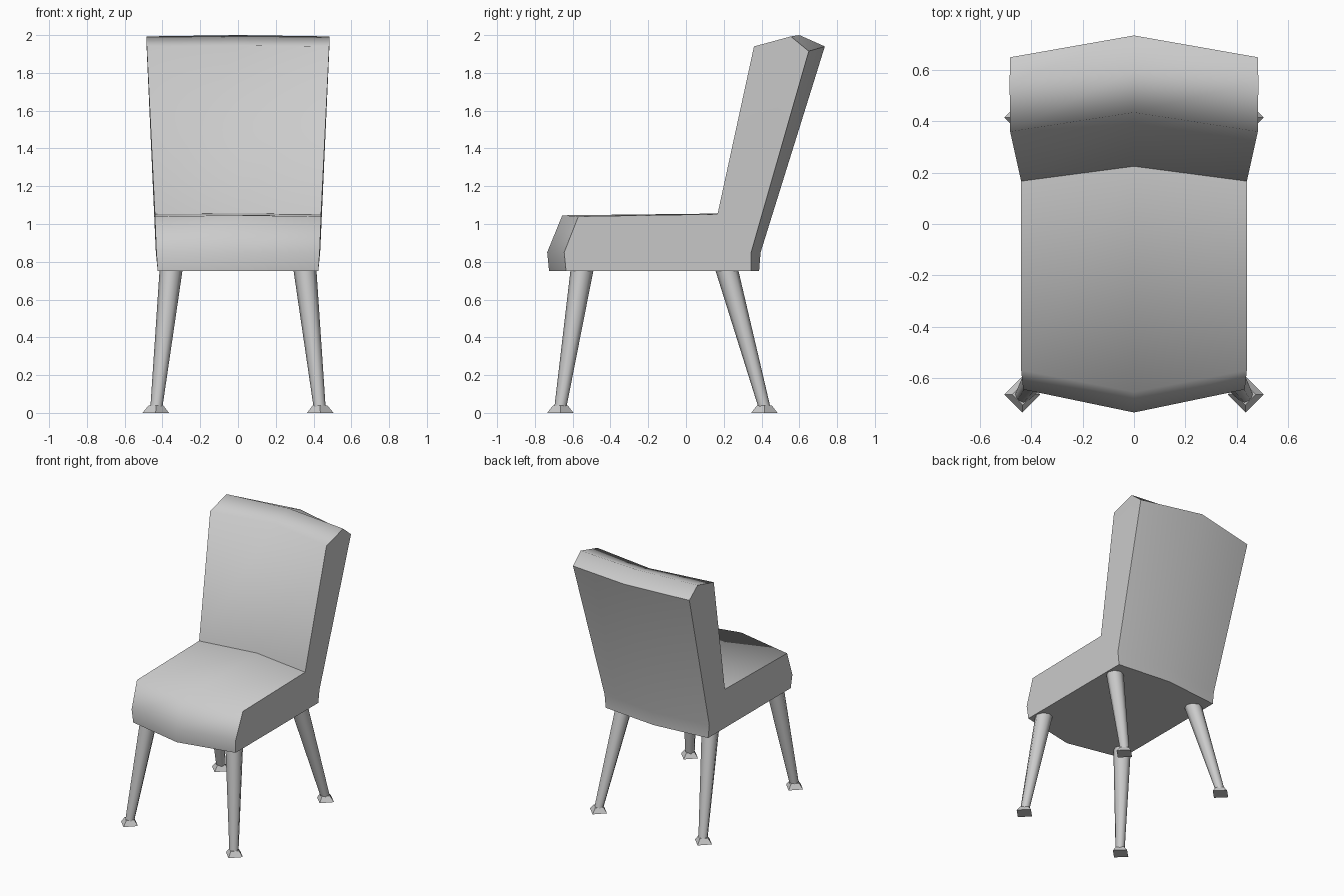
import bpy, bmesh, math
from mathutils import Vector

if "Cube" in bpy.data.objects:
    bpy.data.objects.remove(bpy.data.objects["Cube"])


def finish(bm, name, angle):
    bmesh.ops.recalc_face_normals(bm, faces=bm.faces)
    me = bpy.data.meshes.new(name)
    bm.to_mesh(me)
    bm.free()
    ob = bpy.data.objects.new(name, me)
    bpy.context.collection.objects.link(ob)
    bpy.ops.object.select_all(action='DESELECT')
    ob.select_set(True)
    bpy.context.view_layer.objects.active = ob
    bpy.ops.object.shade_smooth_by_angle(angle=math.radians(angle))
    return ob


def tapered(name, bottom, top, r_bottom, r_top, sides, turn=0.0):
    """Tapered post with horizontal end rings."""
    bm = bmesh.new()
    rings = []
    for c, r in ((bottom, r_bottom), (top, r_top)):
        rings.append([bm.verts.new(Vector(c) + Vector((
            r * math.cos(turn + 2 * math.pi * i / sides),
            r * math.sin(turn + 2 * math.pi * i / sides), 0)))
            for i in range(sides)])
    for i in range(sides):
        j = (i + 1) % sides
        bm.faces.new((rings[0][i], rings[0][j], rings[1][j], rings[1][i]))
    bm.faces.new(rings[0])
    bm.faces.new(rings[1])
    return finish(bm, name, 60 if sides > 4 else 30)


# Upholstered body: side profile (half width, y, z) and bowed centre profile (y, z)
edge = [(0.425, -0.635, 0.75), (0.432, -0.645, 0.85), (0.44, -0.57, 1.04),
        (0.44, 0.167, 1.052), (0.483, 0.36, 1.94), (0.485, 0.555, 1.993),
        (0.483, 0.65, 1.915), (0.435, 0.345, 0.85), (0.425, 0.345, 0.75)]
centre = [(-0.725, 0.75), (-0.735, 0.85), (-0.655, 1.046),
          (0.225, 1.056), (0.435, 1.945), (0.6, 2.0),
          (0.735, 1.94), (0.395, 0.85), (0.387, 0.75)]
bm = bmesh.new()
left = [bm.verts.new((-x, y, z)) for x, y, z in edge]
mid = [bm.verts.new((0, y, z)) for y, z in centre]
right = [bm.verts.new(p) for p in edge]
n = len(edge)
for a, b in ((left, mid), (mid, right)):
    for i in range(n):
        j = (i + 1) % n
        bm.faces.new((a[i], a[j], b[j], b[i]))
for s in (left, right):
    bm.faces.new((s[0], s[1], s[2], s[3], s[7], s[8]))
    bm.faces.new(s[3:8])
finish(bm, "seat_and_back", 69)

# Splayed tapered legs with small square feet
for row, y_top, y_bottom in (("front", -0.55, -0.665), ("rear", 0.215, 0.415)):
    for side, s in (("left", -1), ("right", 1)):
        tapered(f"{row}_{side}_leg", (s * 0.432, y_bottom, 0.03),
                (s * 0.354, y_top, 0.76), 0.032, 0.061, 8)
        tapered(f"{row}_{side}_foot", (s * 0.436, y_bottom, 0.0),
                (s * 0.434, y_bottom, 0.038), 0.07, 0.04, 4)
